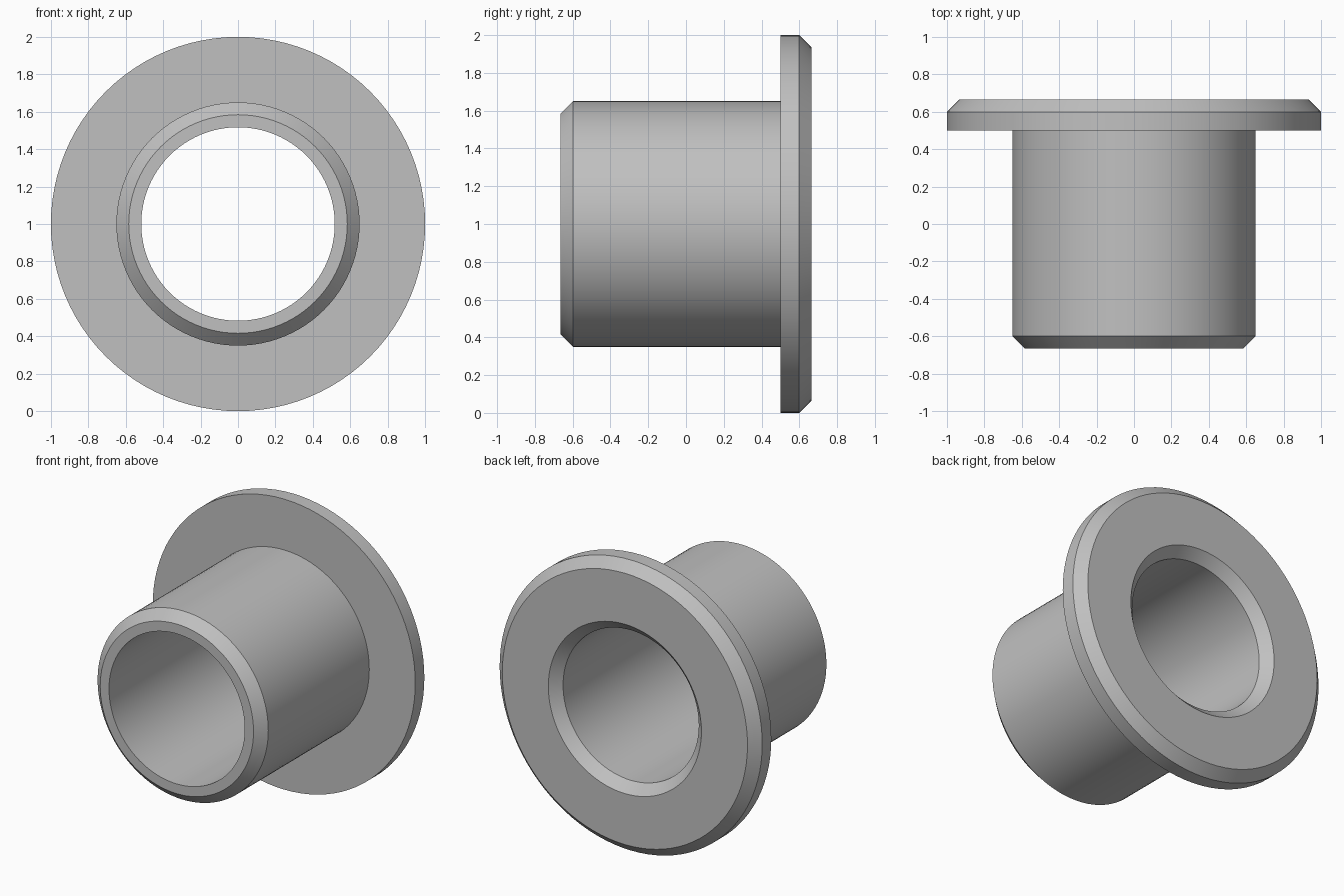
import bpy
import bmesh
import math
from mathutils import Vector

cube = bpy.data.objects.get("Cube")
if cube:
    bpy.data.objects.remove(cube, do_unlink=True)

# Main dimensions
FLANGE_R, SLEEVE_R, BORE_R = 1.0, 0.65, 0.517
FRONT, FLANGE_FRONT, BACK = -0.665, 0.5, 0.665
CHAMFER = 0.066
SEGMENTS = 96

# Closed cross-section as (radius, y)
profile = [
    (BORE_R, FRONT),
    (SLEEVE_R - CHAMFER, FRONT),
    (SLEEVE_R, FRONT + CHAMFER),
    (SLEEVE_R, FLANGE_FRONT),
    (FLANGE_R, FLANGE_FRONT),
    (FLANGE_R, BACK - CHAMFER),
    (FLANGE_R - CHAMFER, BACK),
    (BORE_R + CHAMFER, BACK),
    (BORE_R, BACK - CHAMFER),
]

# Revolve the section around the horizontal axis
bm = bmesh.new()
verts = [bm.verts.new((0, y, FLANGE_R + r)) for r, y in profile]
edges = [bm.edges.new((verts[i - 1], verts[i])) for i in range(len(verts))]
bmesh.ops.spin(bm, geom=verts + edges, cent=Vector((0, 0, FLANGE_R)),
               axis=Vector((0, 1, 0)), angle=math.tau, steps=SEGMENTS)
bmesh.ops.remove_doubles(bm, verts=bm.verts, dist=0.0001)
bmesh.ops.recalc_face_normals(bm, faces=bm.faces)
mesh = bpy.data.meshes.new("flanged_bushing")
bm.to_mesh(mesh)
bm.free()

bushing = bpy.data.objects.new("flanged_bushing", mesh)
bpy.context.collection.objects.link(bushing)

# Plain grey metal colour
grey = bpy.data.materials.new("plain_grey")
grey.use_nodes = True
colour = (0.53, 0.53, 0.53, 1)
grey.diffuse_color = colour
grey.node_tree.nodes["Principled BSDF"].inputs["Base Color"].default_value = colour
mesh.materials.append(grey)

# Smooth round walls with crisp rims
bpy.ops.object.select_all(action="DESELECT")
bushing.select_set(True)
bpy.context.view_layer.objects.active = bushing
bpy.ops.object.shade_smooth_by_angle(angle=math.radians(30))
